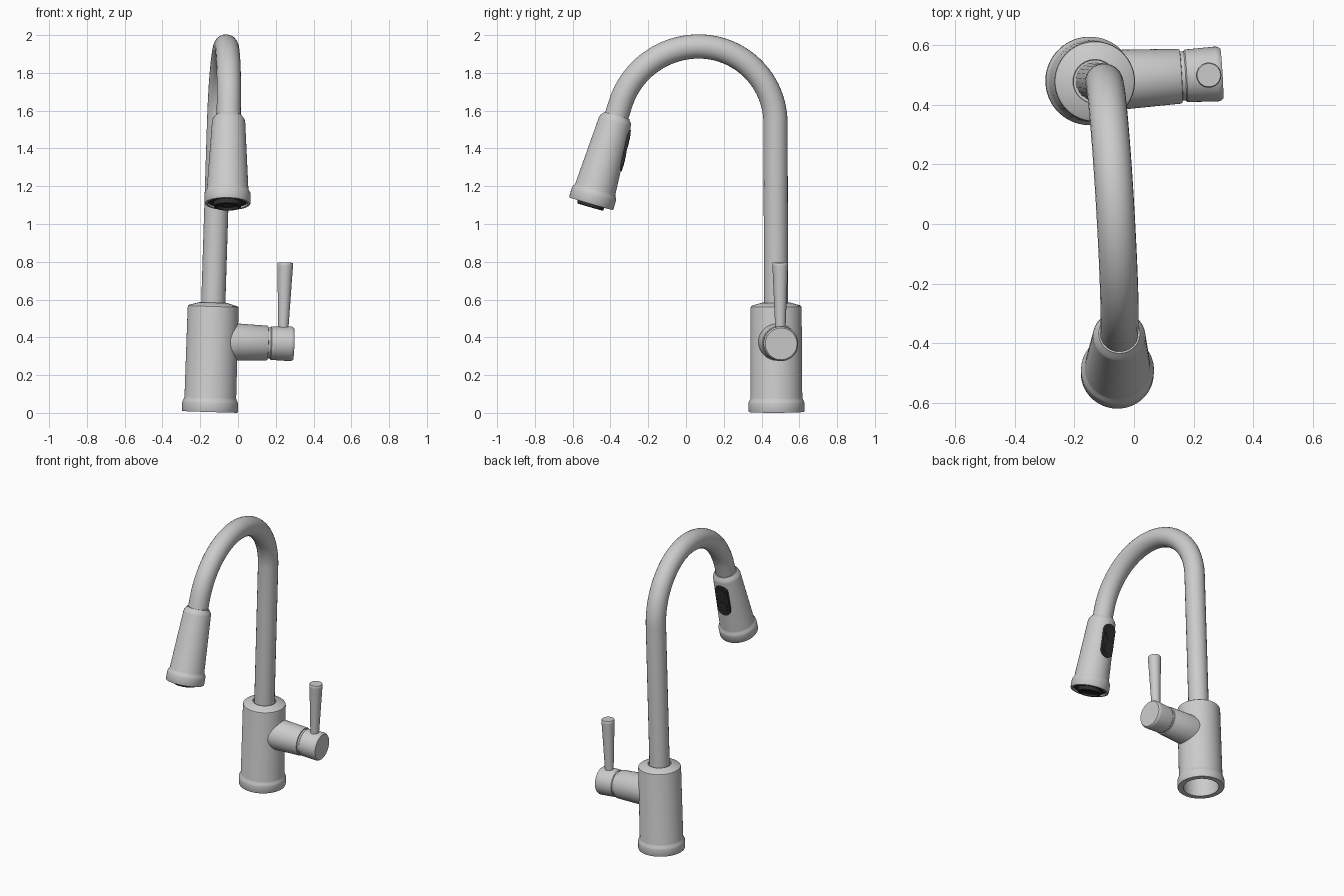
import bpy, bmesh, math
from mathutils import Matrix, Vector

if "Cube" in bpy.data.objects:
    bpy.data.objects.remove(bpy.data.objects["Cube"])

# Whole faucet is slightly turned and leaning
PLACE = (Matrix.Translation((-0.149, 0.479, 0.005))
         @ Matrix.Rotation(math.radians(3.4), 4, 'Z')
         @ Matrix.Rotation(math.radians(1.8), 4, 'Y')
         @ Matrix.Rotation(math.radians(0.3), 4, 'X'))

dark = bpy.data.materials.new("dark_rubber")
dark.diffuse_color = (0.03, 0.03, 0.03, 1)
dark.use_nodes = True
dark.node_tree.nodes["Principled BSDF"].inputs["Base Color"].default_value = dark.diffuse_color


def finish(name, bm, matrix, mat=None):
    bmesh.ops.remove_doubles(bm, verts=bm.verts, dist=1e-5)
    bmesh.ops.recalc_face_normals(bm, faces=bm.faces)
    me = bpy.data.meshes.new(name)
    bm.to_mesh(me)
    bm.free()
    ob = bpy.data.objects.new(name, me)
    bpy.context.collection.objects.link(ob)
    ob.matrix_world = PLACE @ matrix
    if mat:
        me.materials.append(mat)
    bpy.ops.object.select_all(action='DESELECT')
    ob.select_set(True)
    bpy.context.view_layer.objects.active = ob
    bpy.ops.object.shade_smooth_by_angle(angle=math.radians(32))
    return ob


def lathe(name, profile, matrix=Matrix(), mat=None, n=64):
    """Revolve (radius, height) points around local z."""
    bm = bmesh.new()
    rings = [[bm.verts.new((r * math.cos(2 * math.pi * i / n), r * math.sin(2 * math.pi * i / n), h))
              for i in range(n)] for r, h in profile]
    for a, b in zip(rings, rings[1:]):
        for i in range(n):
            j = (i + 1) % n
            bm.faces.new((a[i], a[j], b[j], b[i]))
    return finish(name, bm, matrix, mat)


def stadium(name, length, width, t, y0, y1, slope, matrix, mat):
    """Round-ended plate lying on the sloping side of the spray head."""
    bm = bmesh.new()
    r, n, vs = width / 2, 24, []
    for i in range(n + 2):
        k = i if i <= n // 2 else i - 1
        a = 2 * math.pi * k / n
        z = r * math.sin(a) + (length / 2 - r) * (1 if i <= n // 2 else -1)
        vs.append(bm.verts.new((r * math.cos(a), y0 + slope * z, t + z)))
    f = bm.faces.new(vs)
    ext = bmesh.ops.extrude_face_region(bm, geom=[f])
    bmesh.ops.translate(bm, vec=(0, y1 - y0, 0),
                        verts=[v for v in ext['geom'] if isinstance(v, bmesh.types.BMVert)])
    return finish(name, bm, matrix, mat)


# Hollow body with foot ring
lathe("body", [(0, 0.50), (0.112, 0.50), (0.112, 0), (0.146, 0), (0.148, 0.004), (0.148, 0.048),
               (0.146, 0.056), (0.139, 0.068), (0.137, 0.076), (0.135, 0.55), (0.133, 0.559),
               (0.127, 0.564), (0.074, 0.579), (0.071, 0.577), (0.071, 0.565), (0, 0.565)])

# Gooseneck pipe
R1, R2, sweep = 0.408, 0.435, math.radians(73.5)
path = [(0, 0.54), (0, 1.0)]
path += [(-R1 + R1 * math.cos(a), 1.53 + R1 * math.sin(a))
         for a in (math.pi / 2 * i / 24 for i in range(25))]
path += [(-R1 - R2 * math.sin(a), 1.53 + R1 - R2 * (1 - math.cos(a)))
         for a in (sweep * i / 24 for i in range(1, 25))]
head_top = Vector((0, -0.842, 1.575))
path.append((head_top.y - 0.006, head_top.z - 0.02))
cu = bpy.data.curves.new("pipe_path", 'CURVE')
cu.dimensions = '3D'
cu.bevel_depth = 0.064
cu.bevel_resolution = 10
cu.use_fill_caps = True
sp = cu.splines.new('POLY')
sp.points.add(len(path) - 1)
for p, (y, z) in zip(sp.points, path):
    p.co = (0, y, z, 1)
tmp = bpy.data.objects.new("pipe_path", cu)
bpy.context.collection.objects.link(tmp)
bm = bmesh.new()
me = bpy.data.meshes.new_from_object(tmp.evaluated_get(bpy.context.evaluated_depsgraph_get()))
bm.from_mesh(me)
bpy.data.objects.remove(tmp)
finish("gooseneck_pipe", bm, Matrix())

# Spray head: local z runs down its axis, local y faces the body
axis = (Vector((0, -0.980, 1.106)) - head_top).normalized()
inner = Vector((0, -axis.z, axis.y))
HEAD = Matrix((inner.cross(axis), inner, axis)).transposed().to_4x4()
HEAD.translation = head_top
lathe("spray_head", [(0, 0), (0.069, 0), (0.072, 0.006), (0.084, 0.02), (0.088, 0.035), (0.110, 0.405),
                     (0.112, 0.413), (0.120, 0.425), (0.122, 0.434), (0.122, 0.482), (0.119, 0.487),
                     (0.106, 0.487), (0.103, 0.468), (0, 0.468)], HEAD)
lathe("spray_nozzle", [(0, 0.46), (0.1035, 0.46), (0.1035, 0.478), (0.074, 0.478), (0.072, 0.502),
                       (0.068, 0.505), (0.058, 0.505), (0.055, 0.492), (0, 0.492)], HEAD, dark)
slope = 0.06
stadium("button_panel", 0.225, 0.09, 0.165, 0.06, 0.1, slope, HEAD, dark)
for k, t in enumerate((0.115, 0.215)):
    stadium(f"spray_button_{k + 1}", 0.08, 0.06, t, 0.06, 0.103 + slope * (t - 0.165), slope, HEAD, dark)

# Side arm, groove and cap along local x
ARM = Matrix.Translation((0, 0, 0.374)) @ Matrix.Rotation(math.pi / 2, 4, 'Y')
lathe("valve_arm", [(0, 0.075), (0.101, 0.075), (0.092, 0.290), (0.089, 0.295), (0.082, 0.296),
                    (0.082, 0.315), (0, 0.315)], ARM)
lathe("handle_cap", [(0, 0.308), (0.084, 0.308), (0.088, 0.312), (0.092, 0.415), (0.090, 0.424),
                     (0.084, 0.432), (0, 0.432)], ARM)

# Lever
lathe("lever", [(0, 0.42), (0.027, 0.42), (0.028, 0.47), (0.040, 0.76), (0.042, 0.785),
                (0.042, 0.798), (0.039, 0.803), (0, 0.803)], Matrix.Translation((0.375, 0, 0)), n=40)
